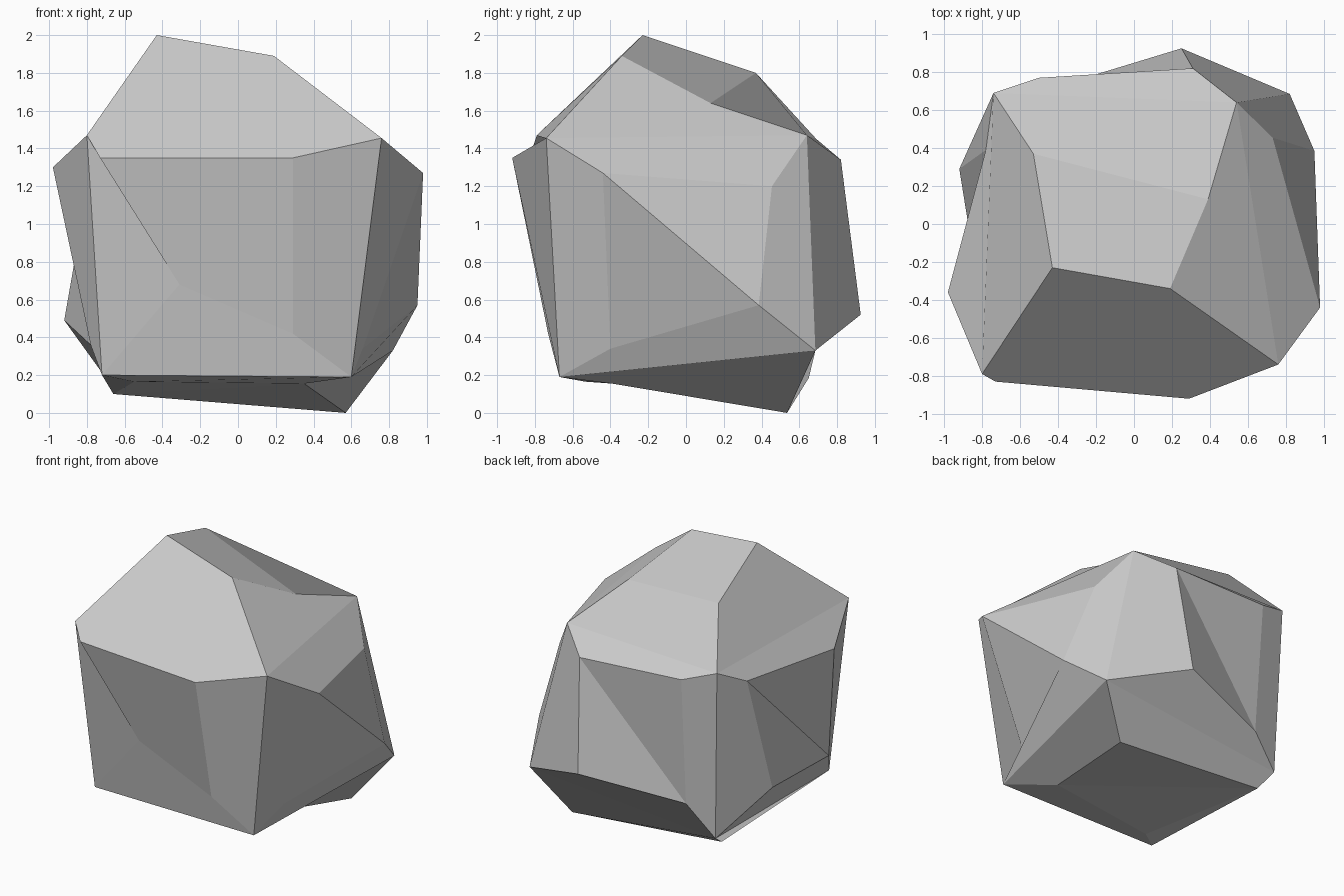
import bpy, bmesh

if "Cube" in bpy.data.objects:
    bpy.data.objects.remove(bpy.data.objects["Cube"])

# Chipped boulder: a rough box whose six sides each carry an uneven inset facet.
# Corners are keyed by left/right, front/back, bottom/top.
CORNERS = {
    "LFT": (-0.80, -0.79, 1.47), "RFT": (0.76, -0.74, 1.455),
    "RBT": (0.54, 0.64, 1.47), "LBT": (-0.74, 0.69, 1.45),
    "LFB": (-0.72, -0.67, 0.20), "RFB": (0.60, -0.67, 0.19),
    "RBB": (0.82, 0.685, 0.33), "LBB": (-0.70, 0.65, 0.185),
}

# Each side: its corner loop, the facet point belonging to each corner,
# and whether the facet is creased between its second and fourth points
SIDES = [
    ("LFT RFT RBT LBT", [(-0.43, -0.23, 2.00), (0.19, -0.34, 1.89),
                         (0.39, 0.13, 1.64), (-0.53, 0.37, 1.80)], False),    # top
    ("LFB LBB RBB RFB", [(-0.55, -0.53, 0.165), (-0.66, 0.52, 0.10),
                         (0.57, 0.535, 0.00), (0.35, -0.39, 0.155)], True),   # bottom
    ("LFB RFB RFT LFT", [(-0.31, -0.73, 0.68), (0.29, -0.73, 0.42),
                         (0.29, -0.92, 1.35), (-0.73, -0.83, 1.35)], False),  # front
    ("RBB LBB LBT RBT", [(0.25, 0.925, 0.52), (-0.49, 0.70, 0.41),
                         (-0.50, 0.77, 1.37), (0.31, 0.82, 1.34)], True),     # back
    ("RFB RBB RBT RFT", [(0.66, -0.40, 0.34), (0.95, 0.385, 0.57),
                         (0.73, 0.455, 1.20), (0.98, -0.44, 1.27)], True),    # right
    ("LBB LFB LFT LBT", [(-0.92, 0.29, 0.49), (-0.78, -0.58, 0.36),
                         (-0.98, -0.36, 1.30), (-0.78, 0.39, 1.29)], True),   # left
]

bm = bmesh.new()
corner = {name: bm.verts.new(co) for name, co in CORNERS.items()}

# Facet in the middle of each side, with four sloping faces around it
for loop, points, creased in SIDES:
    outer = [corner[name] for name in loop.split()]
    a, b, c, d = inner = [bm.verts.new(p) for p in points]
    if creased:
        bm.faces.new((a, b, d))
        bm.faces.new((b, c, d))
    else:
        bm.faces.new(inner)
    for i in range(4):
        j = (i + 1) % 4
        bm.faces.new((outer[i], outer[j], inner[j], inner[i]))
bmesh.ops.recalc_face_normals(bm, faces=bm.faces)

mesh = bpy.data.meshes.new("boulder")
bm.to_mesh(mesh)
bm.free()

# Plain grey stone
stone = bpy.data.materials.new("stone_grey")
stone.diffuse_color = (0.6, 0.6, 0.6, 1.0)
stone.use_nodes = True
stone.node_tree.nodes["Principled BSDF"].inputs["Base Color"].default_value = stone.diffuse_color
mesh.materials.append(stone)

boulder = bpy.data.objects.new("boulder", mesh)
bpy.context.collection.objects.link(boulder)
